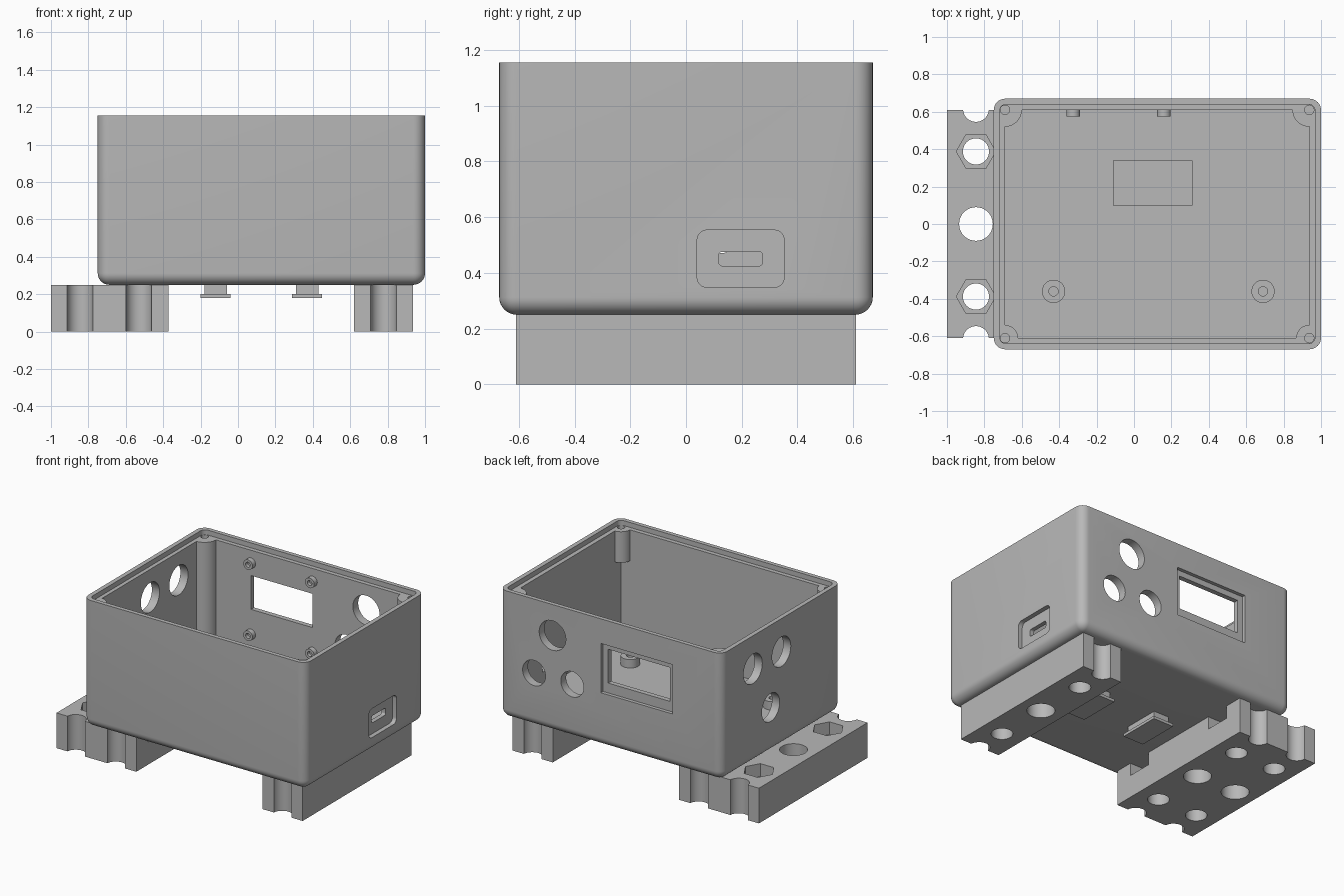
import bpy, bmesh, math
from math import pi, cos, sin

if "Cube" in bpy.data.objects:
    bpy.data.objects.remove(bpy.data.objects["Cube"])

grey = bpy.data.materials.new("plain grey")
grey.diffuse_color = (0.48, 0.48, 0.48, 1)
grey.use_nodes = True
grey.node_tree.nodes["Principled BSDF"].inputs["Base Color"].default_value = grey.diffuse_color


def loft(name, rings):
    """Skin equal-length rings of 3D points and cap both ends."""
    bm = bmesh.new()
    vs = [[bm.verts.new(p) for p in ring] for ring in rings]
    n = len(vs[0])
    for a, b in zip(vs, vs[1:]):
        for i in range(n):
            j = (i + 1) % n
            bm.faces.new((a[i], a[j], b[j], b[i]))
    bm.faces.new(vs[0])
    bm.faces.new(vs[-1])
    bmesh.ops.recalc_face_normals(bm, faces=bm.faces)
    me = bpy.data.meshes.new(name)
    bm.to_mesh(me)
    bm.free()
    me.materials.append(grey)
    ob = bpy.data.objects.new(name, me)
    bpy.context.collection.objects.link(ob)
    return ob


def prism(name, pts, axis, lo, hi):
    """Extrude a 2D outline along x, y or z."""
    put = {'x': lambda u, v, w: (w, u, v),
           'y': lambda u, v, w: (u, w, v),
           'z': lambda u, v, w: (u, v, w)}[axis]
    return loft(name, [[put(u, v, w) for u, v in pts] for w in (lo, hi)])


def circle(u, v, r, n=40):
    return [(u + r * cos(2 * pi * i / n), v + r * sin(2 * pi * i / n)) for i in range(n)]


def rect(u0, u1, v0, v1):
    return [(u0, v0), (u1, v0), (u1, v1), (u0, v1)]


def round_rect(u0, u1, v0, v1, r, n=8):
    pts = []
    corners = [(u1 - r, v1 - r), (u0 + r, v1 - r), (u0 + r, v0 + r), (u1 - r, v0 + r)]
    for k, (cu, cv) in enumerate(corners):
        for i in range(n + 1):
            a = pi / 2 * (k + i / n)
            pts.append((cu + r * cos(a), cv + r * sin(a)))
    return pts


def cut(ob, pts, axis, lo, hi):
    """Subtract an extruded outline from an object."""
    c = prism("cutter", pts, axis, lo, hi)
    c.hide_render = True
    m = ob.modifiers.new("cut", 'BOOLEAN')
    m.operation, m.solver, m.object = 'DIFFERENCE', 'EXACT', c
    bpy.context.view_layer.objects.active = ob
    bpy.ops.object.modifier_apply(modifier=m.name)
    bpy.data.objects.remove(c)


def smooth(ob):
    bpy.ops.object.select_all(action='DESELECT')
    ob.select_set(True)
    bpy.context.view_layer.objects.active = ob
    bpy.ops.object.shade_smooth_by_angle(angle=math.radians(30))


# Enclosure: rounded upright corners and rounded bottom edge
X0, X1, Y, Z0, Z1, R = -0.75, 1.0, 0.67, 0.25, 1.155, 0.062
IX0, IX1, IY, FLOOR, STEP = -0.69, 0.937, 0.61, 0.31, 1.12
rings = []
for k in range(9):
    a = pi / 2 * k / 8
    d = R * (1 - sin(a))
    z = Z0 + R * (1 - cos(a))
    rings.append([(u, v, z) for u, v in
                  round_rect(X0 + d, X1 - d, -Y + d, Y - d, max(R - d, 0.002))])
rings.append([(u, v, Z1) for u, v in round_rect(X0, X1, -Y, Y, R)])
shell = loft("enclosure", rings)

# Cavity, lid step and shallow floor recess
cut(shell, rect(IX0, IX1, -IY, IY), 'z', FLOOR, 1.3)
cut(shell, round_rect(X0 + .032, X1 - .032, -Y + .03, Y - .03, .035), 'z', STEP, 1.3)
cut(shell, rect(-0.11, 0.31, 0.10, 0.34), 'z', FLOOR - .02, FLOOR + .05)

# Back wall: display window with stepped frame, and control holes
cut(shell, rect(-0.365, 0.20, 0.63, 0.98), 'y', 0.645, 0.75)
cut(shell, rect(-0.325, 0.16, 0.70, 0.94), 'y', 0.55, 0.75)
for x, z, r in ((0.58, 0.935, 0.105), (0.725, 0.63, 0.09), (0.425, 0.63, 0.09)):
    cut(shell, circle(x, z, r), 'y', 0.55, 0.75)

# Left wall: connector holes
for y, z, r in ((0.32, 0.92, 0.105), (0.0, 0.92, 0.105), (0.12, 0.57, 0.1)):
    cut(shell, circle(y, z, r), 'x', -0.8, -0.65)

# Right wall: socket recess and slot
cut(shell, round_rect(0.04, 0.352, 0.348, 0.553, 0.035), 'x', 0.968, 1.1)
cut(shell, round_rect(0.118, 0.275, 0.425, 0.475, 0.012), 'x', 0.9, 1.1)

# Corner screw posts: full height at the back, short at the front
for x, sx in ((IX0, 1), (IX1, -1)):
    for sy in (1, -1):
        y = sy * IY
        r, low = (0.09, FLOOR) if sy > 0 else (0.07, 0.9)
        arc = [(x + sx * r * cos(pi / 2 * i / 12), y - sy * r * sin(pi / 2 * i / 12))
               for i in range(13)]
        post = prism("corner_post", [(x, y)] + arc, 'z', low, STEP)
        hole = circle(x, y, 0.025, 20)
        cut(post, hole, 'z', 0.95, 1.3)
        cut(shell, hole, 'z', 0.95, 1.3)
        smooth(post)
smooth(shell)

# Floor standoffs
for x in (-0.43, 0.69):
    s = prism("floor_standoff", circle(x, -0.36, 0.062), 'z', FLOOR, 0.37)
    cut(s, circle(x, -0.36, 0.025, 20), 'z', 0.32, 0.5)
    smooth(s)

# Display bosses on the inside of the back wall
for x in (-0.325, 0.16):
    for z in (0.525, 1.03):
        b = prism("display_boss", circle(x, z, 0.036, 24), 'y', 0.575, IY)
        cut(b, circle(x, z, 0.018, 16), 'y', 0.5, 0.6)
        smooth(b)

# Flanged hooks under the enclosure
for x in (-0.12, 0.37):
    prism("hook_stem", rect(x - .06, x + .06, -0.13, 0.13), 'z', 0.2, Z0)
    prism("hook_flange", rect(x - .08, x + .08, -0.15, 0.15), 'z', 0.18, 0.2)


def foot(name, x0, x1, columns):
    """Mounting block; each column is (x, edge its nut slots open to or None)."""
    f = prism(name, rect(x0, x1, -0.61, 0.61), 'z', 0, Z0)
    for x, edge in columns:
        cut(f, circle(x, 0, 0.09), 'z', -0.1, 0.4)
        for sy in (1, -1):
            cut(f, circle(x, sy * 0.615, 0.069), 'z', -0.1, 0.4)
            cut(f, circle(x, sy * 0.388, 0.07), 'z', -0.1, 0.4)
            # Nut pocket, optionally extended to the side as a slot
            nut = circle(x, sy * 0.388, 0.105, 6)
            if edge is not None:
                h = 0.105 * sin(pi / 3)
                s = 1 if edge > x else -1
                e = edge + s * 0.05
                yc = sy * 0.388
                nut = [(e, yc - h), (e, yc + h), (x - s * .0525, yc + h),
                       (x - s * .105, yc), (x - s * .0525, yc - h)]
            cut(f, nut, 'z', 0.16, 0.4)
    smooth(f)


foot("left_foot", -1.0, -0.372, ((-0.845, None), (-0.53, -0.372)))
foot("right_foot", 0.62, 0.935, ((0.778, 0.62),))
